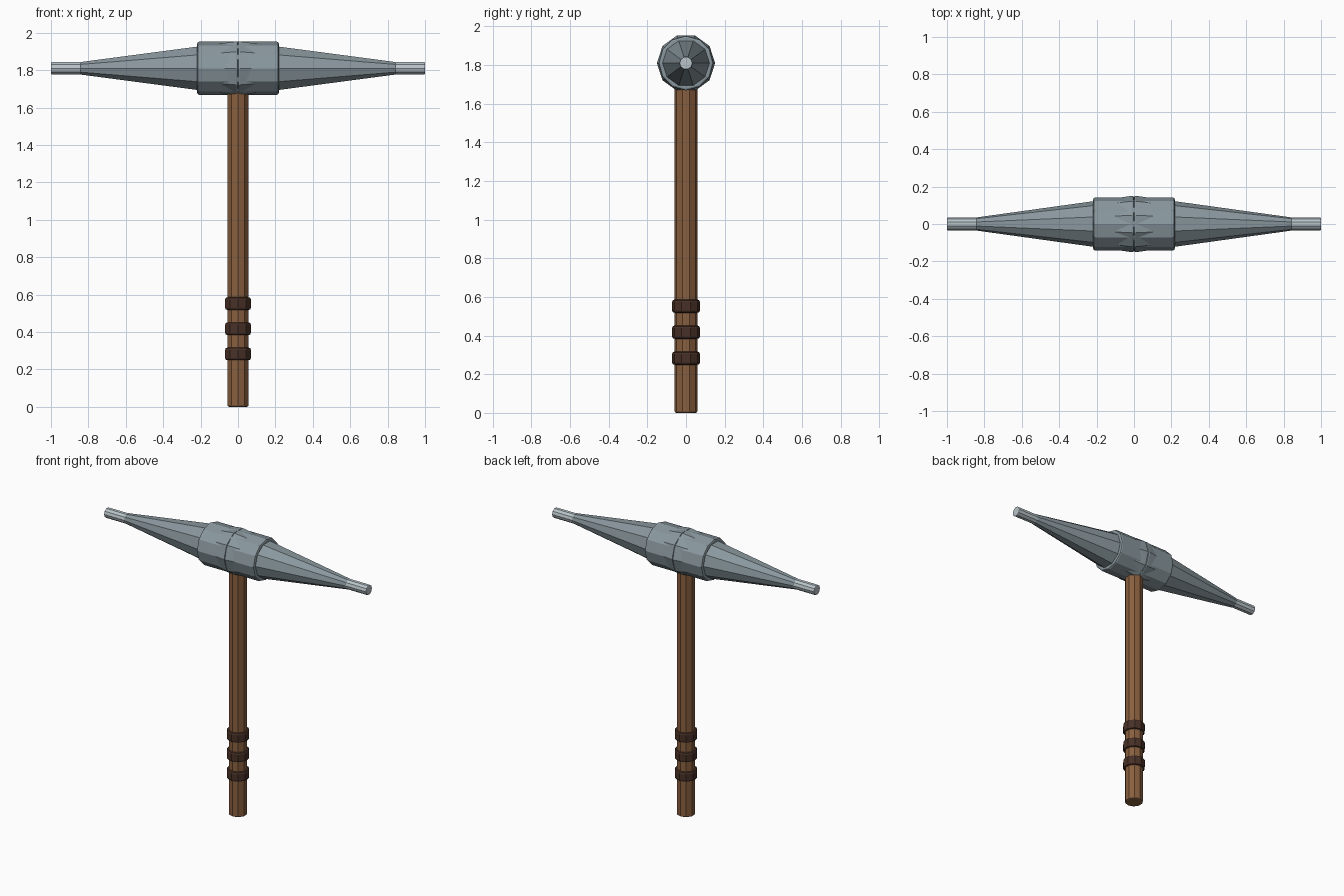
import bpy
from math import pi

if "Cube" in bpy.data.objects:
    bpy.data.objects.remove(bpy.data.objects["Cube"])

HEAD_Z = 1.81


def material(name, rgb):
    m = bpy.data.materials.new(name)
    m.diffuse_color = (*rgb, 1)
    m.use_nodes = True
    m.node_tree.nodes["Principled BSDF"].inputs["Base Color"].default_value = m.diffuse_color
    return m


steel = material("steel", (0.25, 0.31, 0.34))
bright_steel = material("bright_steel", (0.48, 0.55, 0.58))
wood = material("wood", (0.25, 0.115, 0.05))
leather = material("leather", (0.065, 0.03, 0.02))


def rod(name, sides, r1, r2, start, length, mat, axis='Z', sign=1, bevel=0.01):
    """Faceted, rim-bevelled rod running from start along z, or along +/-x in the head."""
    mid = start + length / 2
    loc = (0, 0, mid) if axis == 'Z' else (sign * mid, 0, HEAD_Z)
    rot = (0, 0, 0) if axis == 'Z' else (0, sign * pi / 2, 0)
    bpy.ops.mesh.primitive_cone_add(vertices=sides, radius1=r1, radius2=r2,
                                    depth=length, location=loc, rotation=rot)
    ob = bpy.context.object
    ob.name = name
    ob.data.materials.append(mat)
    if bevel:
        mod = ob.modifiers.new("rim_bevel", 'BEVEL')
        mod.width = bevel
        mod.segments = 2
        mod.limit_method = 'ANGLE'
        mod.angle_limit = 1.05
    return ob


# Wooden handle with three grip bands
rod("handle", 10, 0.06, 0.06, 0, 1.78, wood)
for i in range(3):
    rod(f"grip_band_{i + 1}", 10, 0.0725, 0.0725, 0.249 + i * 0.1345, 0.068,
        leather, bevel=0.012)

# Central collar of the head
rod("head_collar", 12, 0.142, 0.142, -0.218, 0.436, steel, axis='X')

# Tapered spikes meeting at the middle, with blunt tips
for side, sign in (("left", -1), ("right", 1)):
    rod(f"{side}_spike", 10, 0.152, 0.034, 0, 0.85, steel, 'X', sign)
    rod(f"{side}_tip", 10, 0.034, 0.034, 0.84, 0.16, bright_steel, 'X', sign,
        bevel=0.004)
